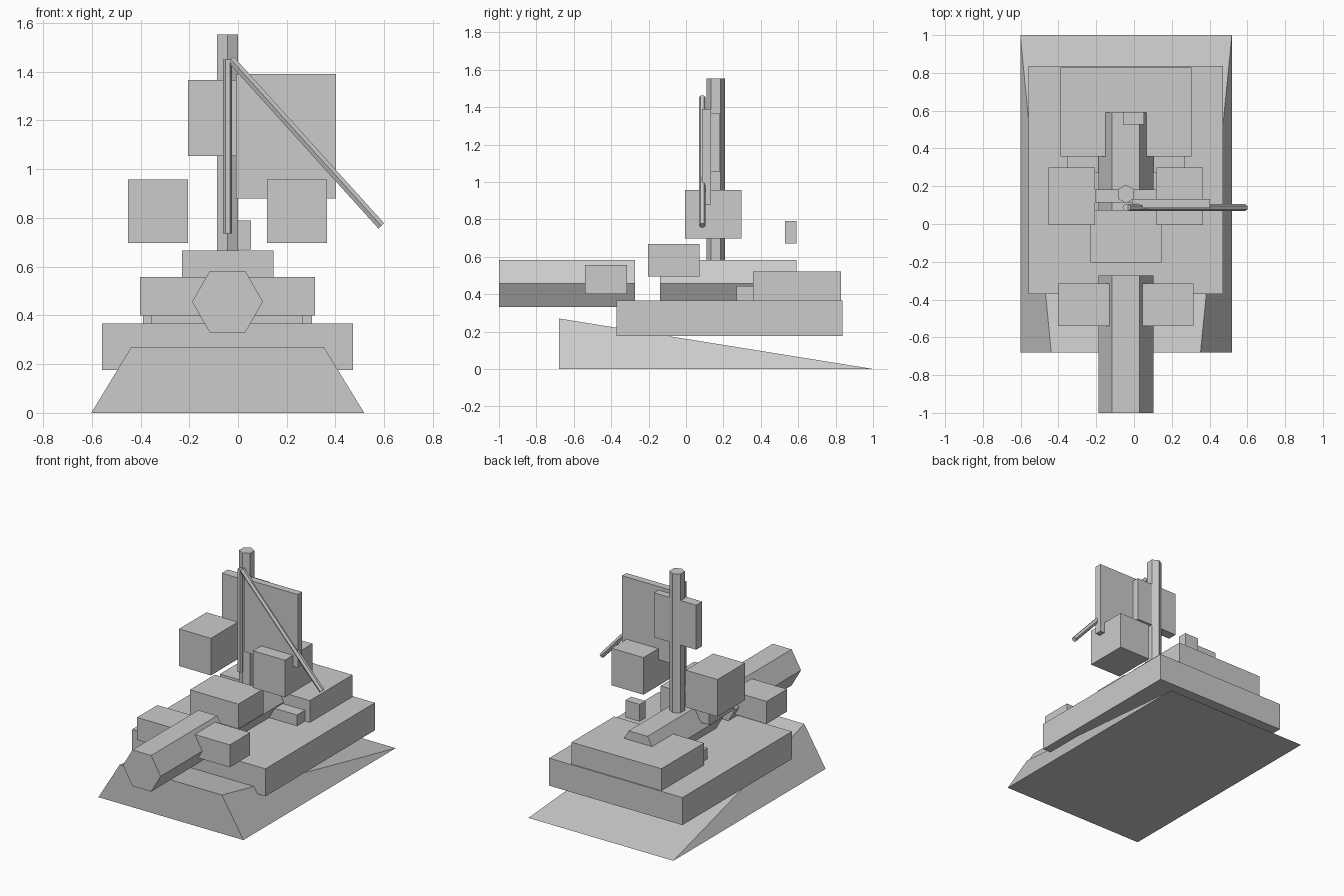
import bpy, bmesh, math
from mathutils import Vector

if "Cube" in bpy.data.objects:
    bpy.data.objects.remove(bpy.data.objects["Cube"])

grey = bpy.data.materials.new("plain grey")
grey.diffuse_color = (0.6, 0.6, 0.6, 1)
grey.use_nodes = True
grey.node_tree.nodes["Principled BSDF"].inputs["Base Color"].default_value = grey.diffuse_color

MID = -0.043  # symmetry plane of the vessel


def finish(name, bm):
    bmesh.ops.recalc_face_normals(bm, faces=bm.faces)
    mesh = bpy.data.meshes.new(name)
    bm.to_mesh(mesh)
    bm.free()
    mesh.materials.append(grey)
    obj = bpy.data.objects.new(name, mesh)
    bpy.context.collection.objects.link(obj)
    return obj


def box(name, x, y, z):
    bm = bmesh.new()
    bmesh.ops.create_cube(bm, size=1)
    for v in bm.verts:
        v.co = [(r[0] + r[1]) / 2 + c * (r[1] - r[0]) for r, c in zip((x, y, z), v.co)]
    return finish(name, bm)


def hex_bar(name, start, end, radius, ref):
    """Six-sided bar; ref is the direction in which one corner points."""
    a, b = Vector(start), Vector(end)
    d = (b - a).normalized()
    u = Vector(ref)
    u = (u - d * u.dot(d)).normalized()
    w = d.cross(u)
    bm = bmesh.new()
    rings = []
    for p in (a, b):
        rings.append([bm.verts.new(p + radius * (u * math.cos(i * math.pi / 3) + w * math.sin(i * math.pi / 3)))
                      for i in range(6)])
    for i in range(6):
        j = (i + 1) % 6
        bm.faces.new((rings[0][i], rings[0][j], rings[1][j], rings[1][i]))
    for ring in rings:
        bm.faces.new(ring)
    return finish(name, bm)


# Sloping wedge base, running out to nothing at the back
bm = bmesh.new()
fl, fr, br, bl, tl, tr = [bm.verts.new(c) for c in (
    (-0.602, -0.68, 0), (0.518, -0.68, 0), (0.518, 1, 0), (-0.602, 1, 0),
    (-0.438, -0.68, 0.27), (0.352, -0.68, 0.27))]
for f in ((fl, fr, br, bl), (fl, fr, tr, tl), (tl, tr, br, bl), (fl, tl, bl), (fr, tr, br)):
    bm.faces.new(f)
finish("wedge_base", bm)

# Hull and rear deck
box("hull", (-0.558, 0.472), (-0.371, 0.836), (0.175, 0.367))
box("rear_deck", (-0.39, 0.304), (0.358, 0.828), (0.367, 0.52))
box("deck_step", (-0.355, 0.267), (0.27, 0.358), (0.367, 0.443))

# Two hexagonal barrels lying along the centre
for name, y0, y1 in (("front_barrel", -1, -0.272), ("rear_barrel", -0.14, 0.59)):
    hex_bar(name, (MID, y0, 0.456), (MID, y1, 0.456), 0.1455, (1, 0, 0))

# Crossbar through the front barrel, and the block joining the barrels
box("front_crossbar", (-0.402, 0.315), (-0.54, -0.315), (0.40, 0.557))
box("centre_block", (-0.23, 0.145), (-0.203, 0.073), (0.495, 0.667))

# Side blocks, mirrored about the centre
for name, s in (("left_block", -1), ("right_block", 1)):
    box(name, sorted((MID + s * 0.163, MID + s * 0.409)), (-0.005, 0.298), (0.698, 0.957))

box("rear_small_block", (-0.057, 0.054), (0.528, 0.592), (0.67, 0.79))

# Mast, sail panels, thin pole and boom
hex_bar("mast", (MID, 0.159, 0.55), (MID, 0.159, 1.552), 0.049, (0, 1, 0))
box("rear_sail", (-0.206, 0.12), (0.115, 0.182), (1.055, 1.366))
box("main_sail", (-0.008, 0.402), (0.085, 0.133), (0.88, 1.391))
hex_bar("thin_pole", (MID, 0.087, 0.735), (MID, 0.087, 1.45), 0.0185, (1, 0, 0))
hex_bar("boom", (-0.03, 0.087, 1.451), (0.588, 0.087, 0.767), 0.0185, (0, 1, 0))
